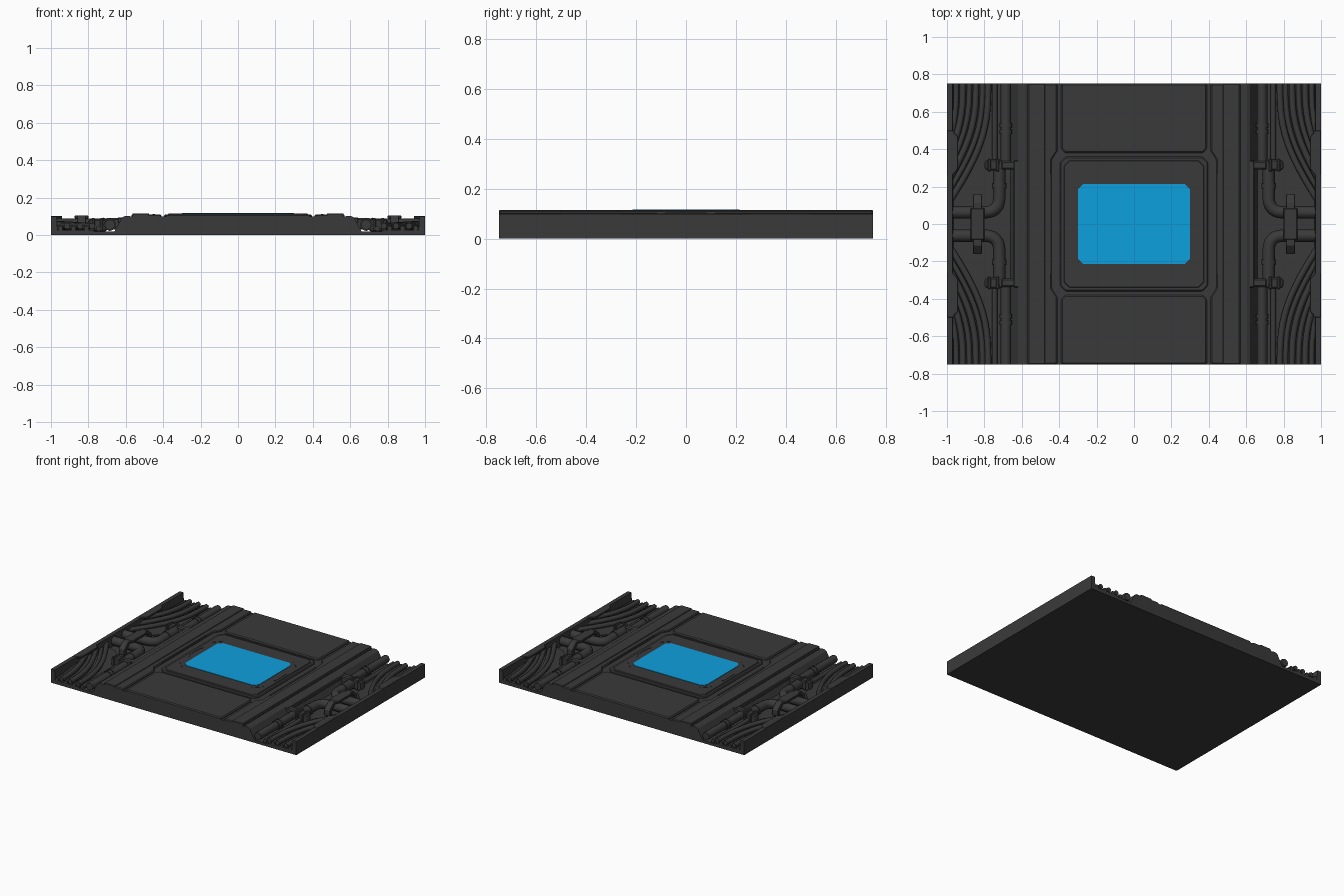
import bpy, bmesh, math
from mathutils import Vector

if "Cube" in bpy.data.objects:
    bpy.data.objects.remove(bpy.data.objects["Cube"])


def material(name, rgb):
    m = bpy.data.materials.new(name)
    m.diffuse_color = (*rgb, 1)
    m.use_nodes = True
    m.node_tree.nodes["Principled BSDF"].inputs["Base Color"].default_value = m.diffuse_color
    return m


DARK = material("dark_metal", (0.042, 0.042, 0.042))
BLUE = material("blue_panel", (0.004, 0.35, 0.73))


def finish(ob, mirror="", bevel=0.0, mat=DARK):
    ob.data.materials.append(mat)
    if bevel:
        b = ob.modifiers.new("bevel", "BEVEL")
        b.width, b.segments, b.limit_method = bevel, 1, "ANGLE"
    if mirror:
        m = ob.modifiers.new("mirror", "MIRROR")
        m.use_axis = ("x" in mirror, "y" in mirror, False)
    return ob


def prism(name, pts, a, b, axis="z", **kw):
    """Extrude a closed 2D outline from a to b along an axis."""
    place = {"z": lambda u, v, w: (u, v, w),
             "y": lambda u, v, w: (u, w, v),
             "x": lambda u, v, w: (w, u, v)}[axis]
    bm = bmesh.new()
    lo = [bm.verts.new(place(u, v, a)) for u, v in pts]
    hi = [bm.verts.new(place(u, v, b)) for u, v in pts]
    n = len(pts)
    bm.faces.new(lo)
    bm.faces.new(hi)
    for i in range(n):
        bm.faces.new((lo[i], lo[(i + 1) % n], hi[(i + 1) % n], hi[i]))
    bmesh.ops.recalc_face_normals(bm, faces=bm.faces)
    me = bpy.data.meshes.new(name)
    bm.to_mesh(me)
    bm.free()
    ob = bpy.data.objects.new(name, me)
    bpy.context.collection.objects.link(ob)
    return finish(ob, **kw)


def chamfered(x0, x1, y0, y1, c):
    return [(x0 + c, y0), (x1 - c, y0), (x1, y0 + c), (x1, y1 - c),
            (x1 - c, y1), (x0 + c, y1), (x0, y1 - c), (x0, y0 + c)]


def box(name, x0, x1, y0, y1, z0, z1, **kw):
    return prism(name, [(x0, y0), (x1, y0), (x1, y1), (x0, y1)], z0, z1, **kw)


def rounded(pts, r, steps=6):
    """Round the corners of a polyline with quadratic arcs."""
    pts = [Vector(p) for p in pts]
    out = [pts[0]]
    for p, q, s in zip(pts, pts[1:], pts[2:]):
        a, b = q + (p - q).normalized() * r, q + (s - q).normalized() * r
        out += [a.lerp(q, t / steps).lerp(q.lerp(b, t / steps), t / steps)
                for t in range(steps + 1)]
    return out + [pts[-1]]


def tube(name, pts, radius, mirror="xy", res=2):
    cu = bpy.data.curves.new(name, "CURVE")
    cu.dimensions, cu.bevel_depth, cu.bevel_resolution = "3D", radius, res
    cu.use_fill_caps = True
    sp = cu.splines.new("POLY")
    sp.points.add(len(pts) - 1)
    for p, co in zip(sp.points, pts):
        p.co = (*co, 1)
    ob = bpy.data.objects.new(name, cu)
    bpy.context.collection.objects.link(ob)
    bpy.ops.object.select_all(action="DESELECT")
    ob.select_set(True)
    bpy.context.view_layer.objects.active = ob
    bpy.ops.object.convert(target="MESH")
    ob = bpy.context.view_layer.objects.active
    bpy.ops.object.shade_smooth_by_angle(angle=math.radians(50))
    return finish(ob, mirror)


# Chassis: one profile with side walls, two open troughs and the central deck
half = [(1, 0), (1, 0.10), (0.97, 0.10), (0.965, 0.02), (0.66, 0.02),
        (0.62, 0.093), (0.605, 0.102), (0.58, 0.102), (0.574, 0.098)]
prism("chassis", half + [(-x, z) for x, z in reversed(half)], -0.75, 0.75, "y")

# Long deck rails that jog outward beside the middle panel
prism("deck_rail", [(0.57, -0.75), (0.57, 0.75), (0.41, 0.75), (0.41, 0.39),
                    (0.44, 0.345), (0.44, -0.345), (0.41, -0.39), (0.41, -0.75)],
      0.09, 0.110, mirror="x", bevel=0.006)
prism("rail_cap", chamfered(0.475, 0.565, -0.75, 0.75, 0.004), 0.10, 0.115,
      mirror="x", bevel=0.005)
prism("rail_slot_bar", chamfered(0.444, 0.456, -0.27, 0.27, 0.005), 0.10, 0.113, mirror="x")

# Deck panels
prism("end_panel", [(-0.39, 0.75), (-0.39, 0.405), (-0.37, 0.38), (0.37, 0.38),
                    (0.39, 0.405), (0.39, 0.75)], 0.09, 0.111, mirror="y", bevel=0.007)
prism("middle_panel", chamfered(-0.395, 0.395, -0.36, 0.36, 0.03), 0.09, 0.109, bevel=0.006)
prism("middle_plate", chamfered(-0.375, 0.375, -0.34, 0.34, 0.03), 0.10, 0.114, bevel=0.004)
prism("blue_plate", chamfered(-0.30, 0.30, -0.215, 0.215, 0.03), 0.10, 0.117, mat=BLUE)

# Thin marks around the blue plate
prism("corner_mark", [(0.342, 0.193), (0.338, 0.189), (0.283, 0.244), (0.287, 0.248)],
      0.11, 0.116, mirror="xy")
prism("side_mark", [(0.34, 0.082), (0.355, 0.066), (0.355, -0.066), (0.34, -0.082),
                    (0.34, -0.077), (0.351, -0.064), (0.351, 0.064), (0.34, 0.077)],
      0.11, 0.116, mirror="x")

# Wall tabs and ledge along the trough edge
prism("wall_tab", [(1, 0.26), (0.97, 0.26), (0.94, 0.295), (0.94, 0.465),
                   (0.97, 0.50), (1, 0.50)], 0.088, 0.102, mirror="xy", bevel=0.003)
box("trough_ledge", 0.61, 0.645, -0.34, 0.34, 0.065, 0.094, mirror="x", bevel=0.005)

# Elbow pipes from the wall to the junction blocks
tube("elbow_pipe", rounded([(0.98, 0.062, 0.055), (0.72, 0.062, 0.055),
                            (0.72, 0.32, 0.055)], 0.08), 0.033)
tube("elbow_collar", [(0.72, 0.19, 0.055), (0.72, 0.22, 0.055)], 0.038)
tube("straight_pipe", [(0.685, 0.30, 0.055), (0.685, 0.75, 0.055)], 0.028)
for y in (0.48, 0.515):
    tube("pipe_collar", [(0.685, y, 0.055), (0.685, y + 0.025, 0.055)], 0.034)
tube("side_conduit", [(0.745, 0.33, 0.035), (0.745, 0.75, 0.035)], 0.015)

# Junction blocks
prism("junction_block", chamfered(0.70, 0.80, 0.285, 0.345, 0.012), 0.02, 0.085,
      mirror="xy", bevel=0.008)
box("junction_arm", 0.62, 0.71, 0.292, 0.338, 0.03, 0.092, mirror="xy", bevel=0.008)
for x in (0.72, 0.765):
    box("junction_band", x, x + 0.018, 0.28, 0.35, 0.02, 0.092, mirror="xy", bevel=0.005)

# Arched clamp over the two elbow pipes
arch = [(0.16, 0.02), (0.16, 0.065), (0.115, 0.104), (-0.115, 0.104), (-0.16, 0.065),
        (-0.16, 0.02), (-0.13, 0.02), (-0.13, 0.06), (-0.10, 0.085), (0.10, 0.085),
        (0.13, 0.06), (0.13, 0.02)]
prism("pipe_clamp", arch, 0.812, 0.862, "x", mirror="x", bevel=0.004)
box("clamp_cap", 0.80, 0.874, -0.085, 0.085, 0.088, 0.105, mirror="x", bevel=0.004)

# Cables that run along the trough and sweep out into the wall
for i, x in enumerate((0.95, 0.915, 0.88, 0.845, 0.81, 0.78)):
    end = 0.42 - 0.06 * i
    z = 0.036 + 0.012 * (i % 2)
    path = []
    for k in range(15):
        t = k / 14
        s = t * t * t * (2.2 - 1.2 * t)
        path.append((x + (0.985 - x) * s, 0.75 + (end - 0.75) * t, z + 0.012 * s))
    tube("cable", path, 0.017 if i % 2 else 0.014)

# Low tray under the cables
prism("cable_tray", [(0.97, 0.75), (0.77, 0.75), (0.77, 0.38), (0.80, 0.25),
                     (0.90, 0.14), (0.97, 0.12)], 0.015, 0.028, mirror="xy")
